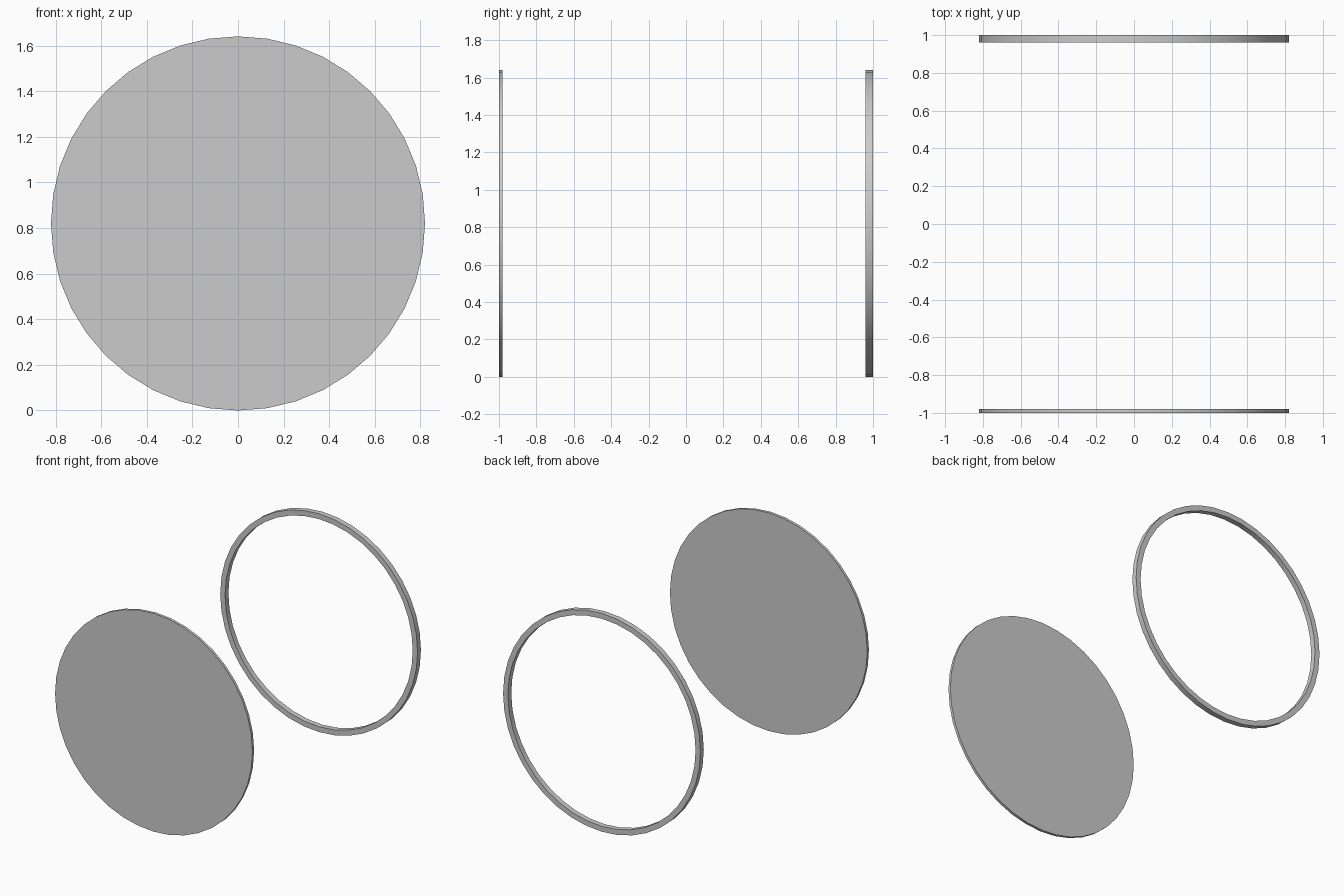
import bpy, math

if "Cube" in bpy.data.objects:
    bpy.data.objects.remove(bpy.data.objects["Cube"])

R, SEG = 0.82, 40


def revolve(name, profile, closed):
    """Spin (radius, y) points about the horizontal axis at z = R."""
    verts, faces, n = [], [], len(profile)
    for i in range(SEG):
        a = 2 * math.pi * i / SEG
        verts += [(r * math.cos(a), y, R + r * math.sin(a)) for r, y in profile]
    for i in range(SEG):
        j = (i + 1) % SEG
        for k in range(n if closed else n - 1):
            m = (k + 1) % n
            faces.append((i * n + k, i * n + m, j * n + m, j * n + k))
    if not closed:
        faces.append([i * n for i in range(SEG)])
        faces.append([i * n + n - 1 for i in reversed(range(SEG))])
    me = bpy.data.meshes.new(name)
    me.from_pydata(verts, [], faces)
    ob = bpy.data.objects.new(name, me)
    bpy.context.collection.objects.link(ob)
    bpy.context.view_layer.objects.active = ob
    ob.select_set(True)
    bpy.ops.object.mode_set(mode='EDIT')
    bpy.ops.mesh.select_all(action='SELECT')
    bpy.ops.mesh.normals_make_consistent(inside=False)
    bpy.ops.object.mode_set(mode='OBJECT')
    bpy.ops.object.shade_smooth_by_angle(angle=math.radians(30))
    ob.select_set(False)


# thin solid disc at the front
revolve("glass_disc", [(R, -1.0), (R, -0.98)], False)

# open ring at the back
revolve("rim_ring", [(R, 0.96), (R, 1.0), (R - 0.04, 1.0), (R - 0.04, 0.96)], True)
